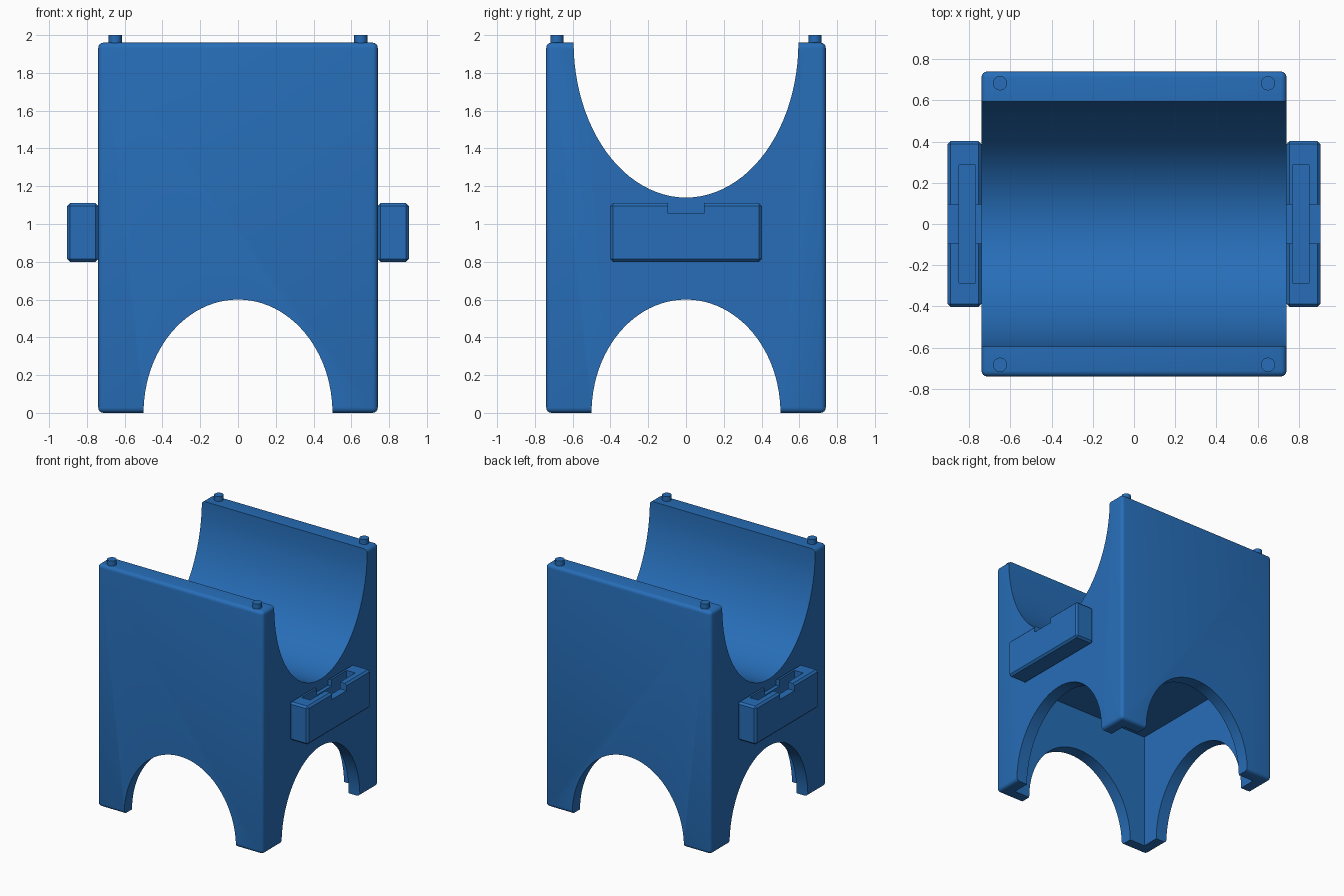
import bpy, math

if "Cube" in bpy.data.objects:
    bpy.data.objects.remove(bpy.data.objects["Cube"])

blue = bpy.data.materials.new("blue plastic")
blue.diffuse_color = (0.02, 0.155, 0.48, 1)
blue.use_nodes = True
blue.node_tree.nodes["Principled BSDF"].inputs["Base Color"].default_value = blue.diffuse_color


def box(name, lo, hi):
    """Box between two opposite corners."""
    bpy.ops.mesh.primitive_cube_add(size=1, location=[(a + b) / 2 for a, b in zip(lo, hi)])
    ob = bpy.context.object
    ob.name = name
    ob.scale = [b - a for a, b in zip(lo, hi)]
    bpy.ops.object.transform_apply(location=True, rotation=True, scale=True)
    return ob


def tunnel(name, axis, half_width, height, z):
    """Elliptical cylinder running along x or y."""
    bpy.ops.mesh.primitive_cylinder_add(vertices=96, radius=1, depth=4)
    ob = bpy.context.object
    ob.name = name
    if axis == "x":
        ob.rotation_euler = (0, math.pi / 2, 0)
    else:
        ob.rotation_euler = (math.pi / 2, 0, 0)
    bpy.ops.object.transform_apply(location=True, rotation=True, scale=True)
    ob.scale = (1, half_width, height) if axis == "x" else (half_width, 1, height)
    ob.location.z = z
    bpy.ops.object.transform_apply(location=True, rotation=True, scale=True)
    return ob


def apply_mod(ob, mod):
    bpy.context.view_layer.objects.active = ob
    bpy.ops.object.modifier_apply(modifier=mod.name)


def bevel(ob, width, segments):
    m = ob.modifiers.new("bevel", "BEVEL")
    m.width, m.segments = width, segments
    apply_mod(ob, m)


def cut(ob, cutter):
    m = ob.modifiers.new("cut", "BOOLEAN")
    m.operation, m.solver, m.object = "DIFFERENCE", "EXACT", cutter
    apply_mod(ob, m)
    bpy.data.objects.remove(cutter)


def finish(ob):
    ob.data.materials.clear()
    ob.data.materials.append(blue)
    bpy.ops.object.select_all(action="DESELECT")
    ob.select_set(True)
    bpy.context.view_layer.objects.active = ob
    bpy.ops.object.shade_smooth_by_angle(angle=math.radians(30))


# Main block: rounded box, hollow below, cradle on top, arches on four sides
body = box("body", (-0.74, -0.74, 0), (0.74, 0.74, 1.96))
bevel(body, 0.028, 4)
cut(body, box("cavity", (-0.64, -0.64, -0.3), (0.64, 0.64, 0.95)))
cut(body, tunnel("cradle_cutter", "x", 0.595, 0.82, 1.96))
cut(body, tunnel("side_arch_cutter", "x", 0.5, 0.6, 0))
cut(body, tunnel("front_arch_cutter", "y", 0.5, 0.6, 0))
finish(body)

# Slotted side brackets
for side, label in ((1, "right"), (-1, "left")):
    def span(a, b):
        return sorted((side * a, side * b))
    x0, x1 = span(0.739, 0.905)
    bracket = box(label + "_bracket", (x0, -0.402, 0.8), (x1, 0.402, 1.11))
    bevel(bracket, 0.015, 1)
    x0, x1 = span(0.77, 0.848)
    cut(bracket, box("slot", (x0, -0.287, 0.88), (x1, 0.287, 1.3)))
    x0, x1 = span(0.7, 1.0)
    cut(bracket, box("notch", (x0, -0.094, 1.055), (x1, 0.094, 1.3)))
    finish(bracket)

# Locating pegs on the top corners
for x in (-0.65, 0.65):
    for y in (-0.683, 0.683):
        bpy.ops.mesh.primitive_cylinder_add(vertices=16, radius=0.035, depth=0.06,
                                            location=(x, y, 1.97))
        peg = bpy.context.object
        peg.name = "corner_peg"
        finish(peg)
